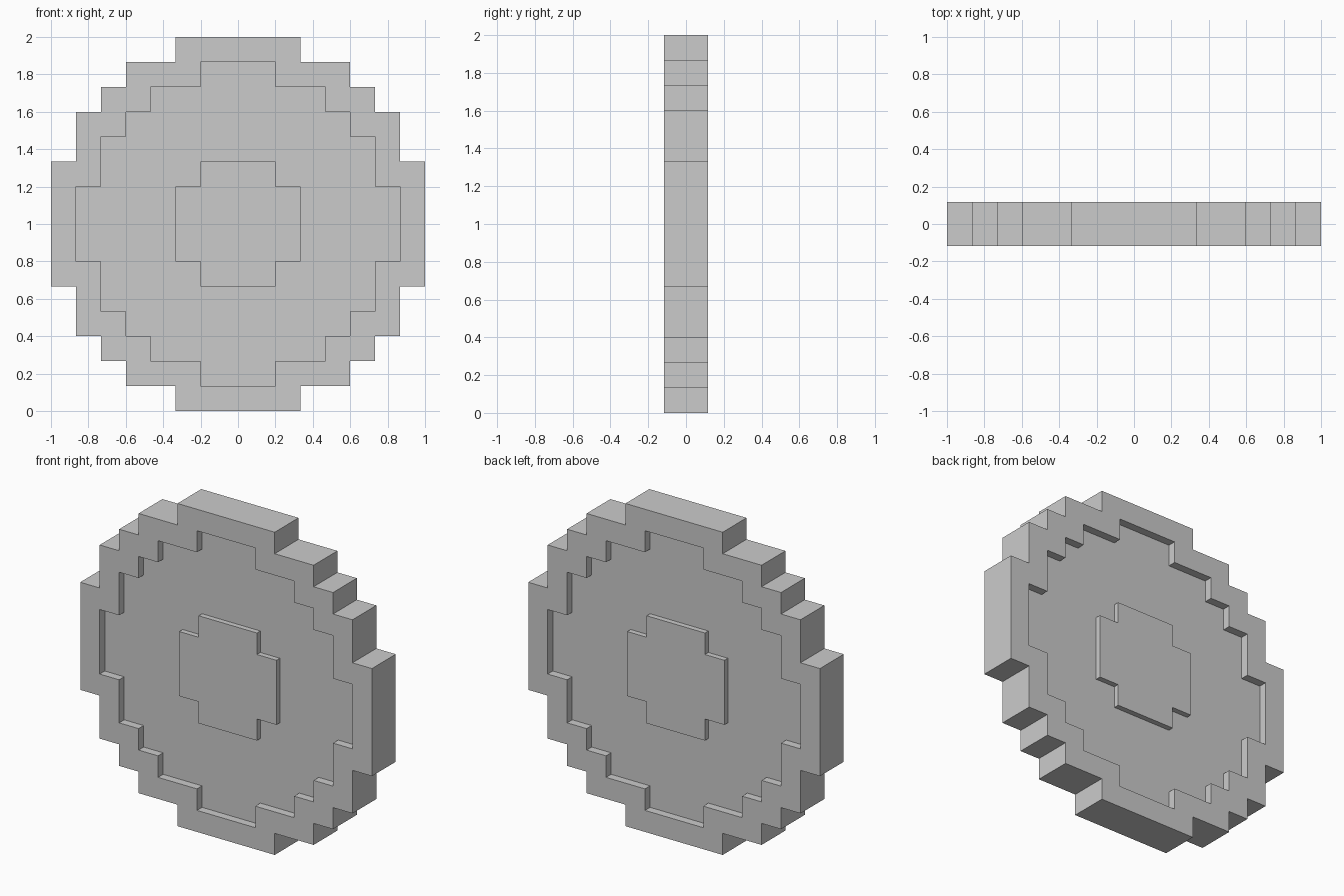
import bpy
import bmesh

if "Cube" in bpy.data.objects:
    bpy.data.objects.remove(bpy.data.objects["Cube"])

U = 2 / 15          # one stepped cell of the disc
CENTRE_Z = 1.0


def stepped_outline(corners):
    """Mirror one quadrant of outer corners into a closed stair-step loop."""
    quad = []
    for i, (w, h) in enumerate(corners):
        quad.append((w, h))
        if i + 1 < len(corners):
            quad.append((w, corners[i + 1][1]))
    right = quad + [(x, -z) for x, z in reversed(quad)]
    return right + [(-x, z) for x, z in reversed(right)]


def prism(name, outline, thickness, hole=None):
    """Extrude an outline along y, optionally with a matching hole loop."""
    bm = bmesh.new()
    y = thickness * U / 2

    def loop(points, depth):
        return [bm.verts.new((x * U, depth, CENTRE_Z + z * U)) for x, z in points]

    def bridge(a, b):
        n = len(a)
        for i in range(n):
            j = (i + 1) % n
            bm.faces.new((a[i], a[j], b[j], b[i]))

    front, back = loop(outline, -y), loop(outline, y)
    bridge(front, back)
    if hole:
        hole_front, hole_back = loop(hole, -y), loop(hole, y)
        bridge(hole_front, hole_back)
        bridge(front, hole_front)
        bridge(back, hole_back)
    else:
        bm.faces.new(front)
        bm.faces.new(back)
    bmesh.ops.recalc_face_normals(bm, faces=bm.faces)
    mesh = bpy.data.meshes.new(name)
    bm.to_mesh(mesh)
    bm.free()
    obj = bpy.data.objects.new(name, mesh)
    bpy.context.collection.objects.link(obj)
    return obj


# Corners of each stair-step, in cells from the centre (half width, half height)
rim_corners = [(2.5, 7.5), (4.5, 6.5), (5.5, 5.5), (6.5, 4.5), (7.5, 2.5)]
plate_corners = [(w - 1, h - 1) for w, h in rim_corners]
boss_corners = [(1.5, 2.5), (2.5, 1.5)]

rim_outline = stepped_outline(rim_corners)
plate_outline = stepped_outline(plate_corners)

# Raised border, recessed plate inside it, and centre boss on both sides
prism("rim", rim_outline, 1.75, hole=plate_outline)
prism("plate", plate_outline, 1.0)
prism("centre_boss", stepped_outline(boss_corners), 1.5)
